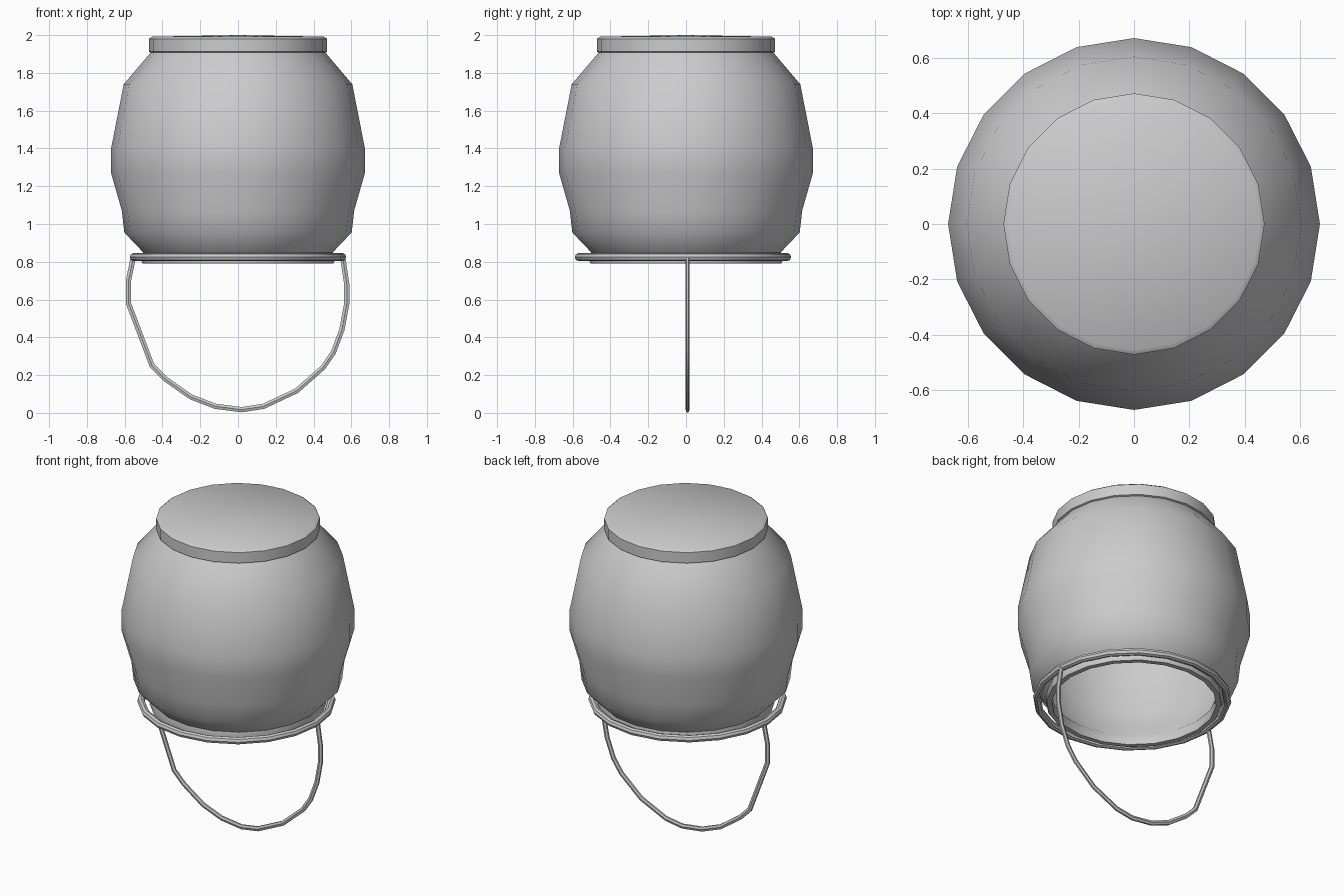
import bpy, bmesh, math

if "Cube" in bpy.data.objects:
    bpy.data.objects.remove(bpy.data.objects["Cube"])

SIDES = 20


def smooth(obj, angle=42):
    bpy.ops.object.select_all(action='DESELECT')
    obj.select_set(True)
    bpy.context.view_layer.objects.active = obj
    bpy.ops.object.shade_smooth_by_angle(angle=math.radians(angle))


def lathe(name, profile, closed=False, centre=(0, 0, 0)):
    """Spin an (r, z) profile; r = 0 makes a pole vertex."""
    bm = bmesh.new()
    rings = []
    for r, z in profile:
        if r == 0:
            rings.append([bm.verts.new((0, 0, z))] * SIDES)
        else:
            rings.append([bm.verts.new((r * math.cos(2 * math.pi * i / SIDES),
                                        r * math.sin(2 * math.pi * i / SIDES), z))
                          for i in range(SIDES)])
    pairs = list(zip(rings, rings[1:]))
    if closed:
        pairs.append((rings[-1], rings[0]))
    for a, b in pairs:
        for i in range(SIDES):
            j = (i + 1) % SIDES
            bm.faces.new(list(dict.fromkeys((a[i], a[j], b[j], b[i]))))
    bmesh.ops.recalc_face_normals(bm, faces=bm.faces)
    mesh = bpy.data.meshes.new(name)
    bm.to_mesh(mesh)
    bm.free()
    obj = bpy.data.objects.new(name, mesh)
    bpy.context.collection.objects.link(obj)
    obj.location = centre
    smooth(obj)
    return obj


# Hollow pot body, closed at the top and open at the bottom
outer = [(0, 2.0), (0.455, 1.992), (0.472, 1.98), (0.472, 1.912), (0.462, 1.908),
         (0.605, 1.74), (0.672, 1.40), (0.672, 1.27), (0.615, 1.07), (0.602, 0.955),
         (0.502, 0.85), (0.51, 0.80), (0.505, 0.79)]
inner = [(0.475, 0.79), (0.475, 0.85), (0.575, 0.96), (0.59, 1.07), (0.645, 1.27),
         (0.645, 1.40), (0.58, 1.73), (0.44, 1.90), (0.44, 1.965), (0, 1.97)]
lathe("pot_body", outer + inner)

# Loose hoop around the mouth
hoop = [(0.551 + 0.022 * math.cos(math.pi * k / 4),
         0.022 * math.sin(math.pi * k / 4)) for k in range(8)]
lathe("mouth_hoop", hoop, closed=True, centre=(0, -0.016, 0.825))

# Hanging wire handle
path = [(-0.555, 0.82), (-0.58, 0.70), (-0.58, 0.58), (-0.455, 0.25), (-0.385, 0.18),
        (-0.25, 0.085), (-0.12, 0.035), (0.02, 0.017), (0.135, 0.035), (0.31, 0.117),
        (0.45, 0.24), (0.505, 0.32), (0.55, 0.44), (0.576, 0.58), (0.576, 0.68),
        (0.555, 0.82)]
curve = bpy.data.curves.new("wire_handle", 'CURVE')
curve.dimensions = '3D'
curve.bevel_depth = 0.016
curve.bevel_resolution = 1
curve.use_fill_caps = True
spline = curve.splines.new('POLY')
spline.points.add(len(path) - 1)
for p, (x, z) in zip(spline.points, path):
    p.co = (x, 0, z, 1)
handle = bpy.data.objects.new("wire_handle", curve)
bpy.context.collection.objects.link(handle)
handle.location.y = 0.008
handle.scale.y = 0.65
bpy.ops.object.select_all(action='DESELECT')
handle.select_set(True)
bpy.context.view_layer.objects.active = handle
bpy.ops.object.convert(target='MESH')
smooth(bpy.context.view_layer.objects.active, 50)
